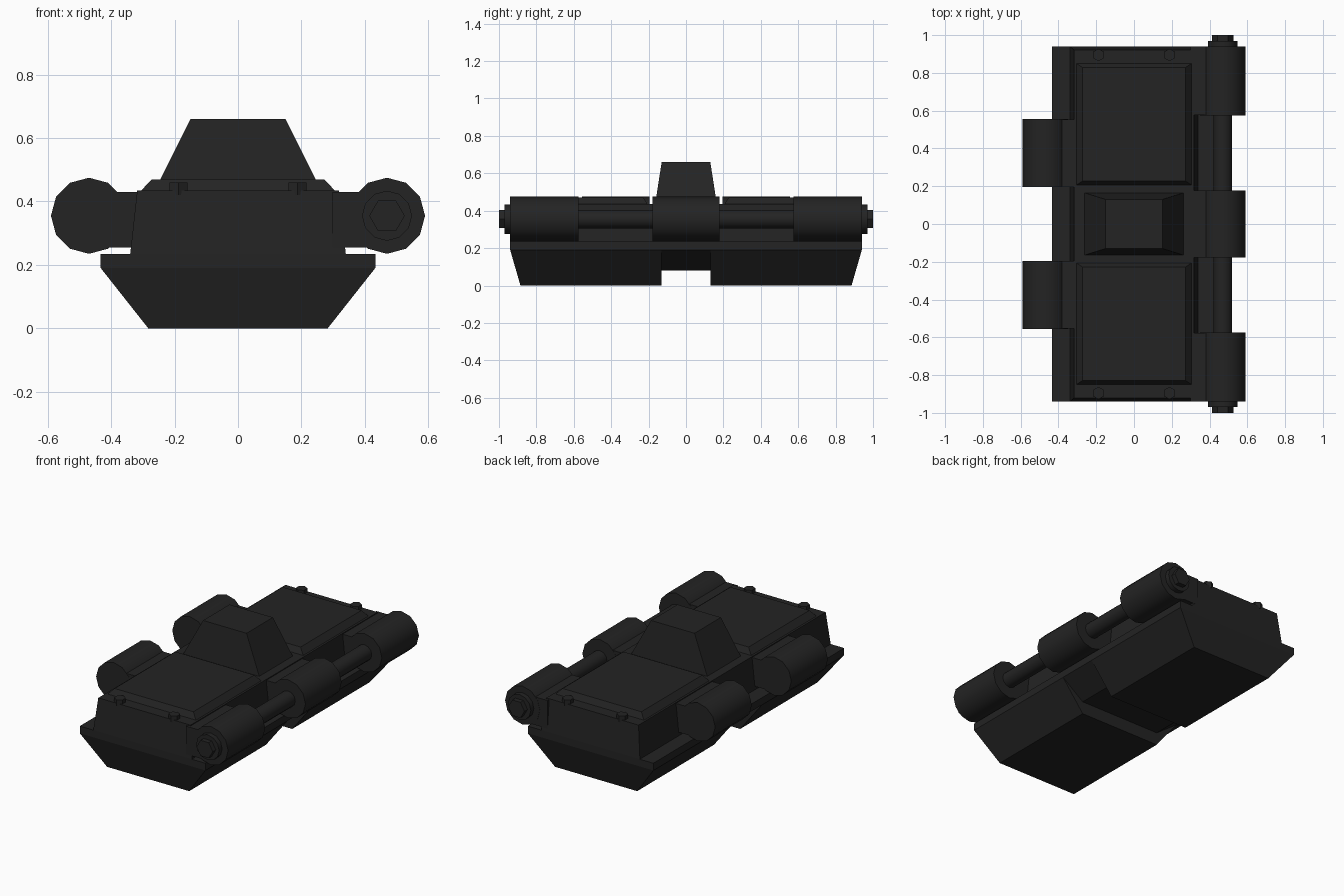
import bpy, bmesh, math
from mathutils import Matrix

if "Cube" in bpy.data.objects:
    bpy.data.objects.remove(bpy.data.objects["Cube"], do_unlink=True)

steel = bpy.data.materials.new("dark_steel")
steel.use_nodes = True
colour = (0.017, 0.017, 0.017, 1)
steel.diffuse_color = colour
steel.node_tree.nodes["Principled BSDF"].inputs["Base Color"].default_value = colour


def finish(name, bm):
    bmesh.ops.recalc_face_normals(bm, faces=bm.faces[:])
    mesh = bpy.data.meshes.new(name)
    bm.to_mesh(mesh)
    bm.free()
    mesh.materials.append(steel)
    obj = bpy.data.objects.new(name, mesh)
    bpy.context.collection.objects.link(obj)
    return obj


def stack(name, layers, cx=0, cy=0):
    """Solid through rectangles given as (z, half_x, half_y)."""
    bm = bmesh.new()
    rings = [[bm.verts.new((cx + sx * hx, cy + sy * hy, z))
              for sx, sy in ((-1, -1), (1, -1), (1, 1), (-1, 1))]
             for z, hx, hy in layers]
    bm.faces.new(rings[0])
    bm.faces.new(rings[-1])
    for low, high in zip(rings, rings[1:]):
        for i in range(4):
            j = (i + 1) % 4
            bm.faces.new((low[i], low[j], high[j], high[i]))
    return finish(name, bm)


def cylinder(name, x, z, y0, y1, radius, sides=12, turn=0, smooth=True):
    """Cylinder lying along y."""
    bm = bmesh.new()
    place = (Matrix.Translation((x, (y0 + y1) / 2, z))
             @ Matrix.Rotation(math.pi / 2, 4, 'X')
             @ Matrix.Rotation(turn + math.pi / 2, 4, 'Z'))
    bmesh.ops.create_cone(bm, cap_ends=True, segments=sides, radius1=radius,
                          radius2=radius, depth=y1 - y0, matrix=place)
    obj = finish(name, bm)
    if smooth:
        bpy.ops.object.select_all(action='DESELECT')
        obj.select_set(True)
        bpy.context.view_layer.objects.active = obj
        bpy.ops.object.shade_smooth_by_angle(angle=math.radians(35))
    return obj


# Ground shoe: two deep treads joined by a shallower bridge
def tread(name, side):
    bm = bmesh.new()
    rings = []
    for z, hx, y_end in ((0, 0.283, 0.885), (0.19, 0.433, 0.94), (0.235, 0.433, 0.94)):
        rings.append([bm.verts.new((x, side * y, z)) for x, y in
                      ((-hx, 0.13), (hx, 0.13), (hx, y_end), (-hx, y_end))])
    bm.faces.new(rings[0])
    bm.faces.new(rings[-1])
    for low, high in zip(rings, rings[1:]):
        for i in range(4):
            j = (i + 1) % 4
            bm.faces.new((low[i], low[j], high[j], high[i]))
    return finish(name, bm)


tread("front_tread", -1)
tread("rear_tread", 1)
stack("tread_bridge", [(0.08, 0.283, 0.13), (0.19, 0.433, 0.13), (0.235, 0.433, 0.13)])

# Upper body, raised pads and guide horn
stack("upper_body", [(0.235, 0.34, 0.94), (0.435, 0.318, 0.922)])
for label, side in (("front", -1), ("rear", 1)):
    stack(label + "_pad", [(0.435, 0.305, 0.322), (0.47, 0.272, 0.3)], cy=side * 0.528)
stack("guide_horn", [(0.435, 0.262, 0.165), (0.66, 0.15, 0.13)])

# Hex bolts on the deck ends
for label_y, sy in (("front", -1), ("rear", 1)):
    for label_x, sx in (("right", -1), ("left", 1)):
        bm = bmesh.new()
        bmesh.ops.create_cone(bm, cap_ends=True, segments=6, radius1=0.033,
                              radius2=0.033, depth=0.04,
                              matrix=Matrix.Translation((sx * 0.188, sy * 0.895, 0.44)))
        finish(f"{label_y}_{label_x}_bolt", bm)

# Hinge knuckles with the webs that hold them
knuckles = [("left_front", 1, -0.94, -0.575), ("left_middle", 1, -0.178, 0.178),
            ("left_rear", 1, 0.575, 0.94),
            ("right_front", -1, -0.555, -0.195), ("right_rear", -1, 0.195, 0.555)]
for label, side, y0, y1 in knuckles:
    cylinder(label + "_knuckle", side * 0.47, 0.355, y0, y1, 0.12)
    half = (y1 - y0) / 2 - 0.001
    stack(label + "_web", [(0.255, 0.065, half), (0.43, 0.065, half)],
          cx=side * 0.363, cy=(y0 + y1) / 2)

# Hinge pin with a washer and hex head at each end
cylinder("hinge_pin", 0.47, 0.355, -0.93, 0.93, 0.05)
for label, side in (("front", -1), ("rear", 1)):
    a, b, c = sorted((side * 0.93, side * 0.97)), sorted((side * 0.96, side)), 0.47
    cylinder(label + "_pin_washer", c, 0.355, a[0], a[1], 0.079)
    cylinder(label + "_pin_head", c, 0.355, b[0], b[1], 0.056, 6, 0, False)
